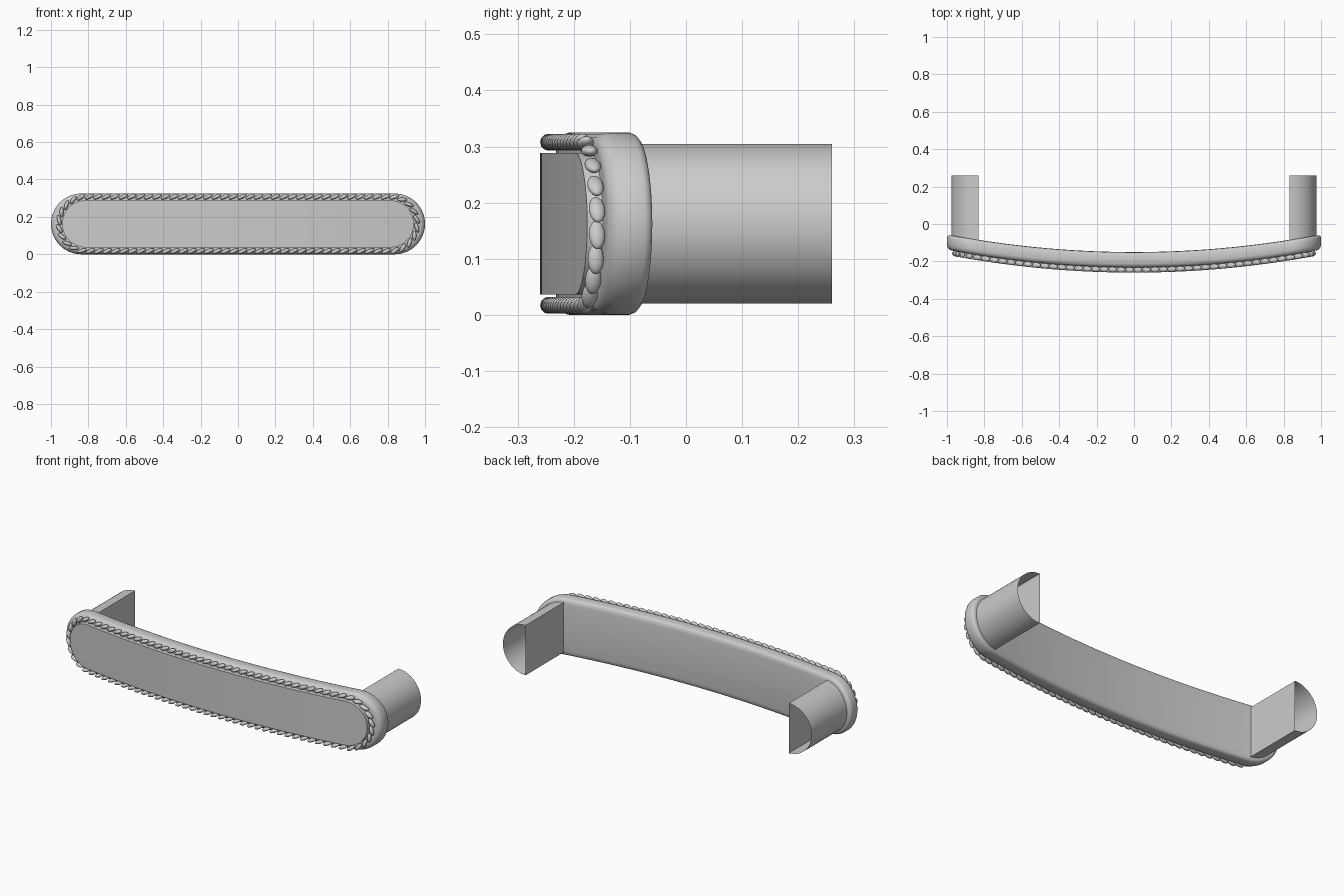
import bpy, bmesh, math
from mathutils import Matrix, Vector

if "Cube" in bpy.data.objects:
    bpy.data.objects.remove(bpy.data.objects["Cube"])

ZC = 0.1625      # height of the handle's centre line
BEND = 5.3       # radius of the gentle bow

metal = bpy.data.materials.new("satin_grey")
metal.diffuse_color = (0.6, 0.6, 0.6, 1)
metal.use_nodes = True
metal.node_tree.nodes["Principled BSDF"].inputs["Base Color"].default_value = metal.diffuse_color


def sag(x):
    return BEND - math.sqrt(BEND * BEND - x * x)


def finish(name, bm, angle=35, recalc=True):
    if recalc:
        bmesh.ops.recalc_face_normals(bm, faces=bm.faces)
    me = bpy.data.meshes.new(name)
    bm.to_mesh(me)
    bm.free()
    me.materials.append(metal)
    me.polygons.foreach_set("use_smooth", [True] * len(me.polygons))
    me.set_sharp_from_angle(angle=math.radians(angle))
    ob = bpy.data.objects.new(name, me)
    bpy.context.collection.objects.link(ob)
    return ob


def stadium(half, r, arc=16, straight=40):
    """Outline from the right tip over the top to the left tip and back below."""
    top = [(half + r * math.cos(a), r * math.sin(a))
           for a in (math.pi / 2 * i / arc for i in range(arc + 1))]
    top += [(half - 2 * half * i / straight, r) for i in range(1, straight)]
    top += [(-x, z) for x, z in reversed(top[:arc + 1])]
    return top + [(x, -z) for x, z in reversed(top[1:-1])]


def bowed_slab(name, half, r, profile):
    """Loft stadium rings (inset, y) and close both ends with strips."""
    bm = bmesh.new()
    rings = [[bm.verts.new((x, y + sag(x), ZC + z)) for x, z in stadium(half, r - inset)]
             for inset, y in profile]
    n = len(rings[0])
    for a, b in zip(rings, rings[1:]):
        for k in range(n):
            j = (k + 1) % n
            bm.faces.new((a[k], a[j], b[j], b[k]))
    for ring in (rings[0], rings[-1]):
        for k in range(n // 2):
            quad = [ring[k], ring[k + 1], ring[n - k - 1], ring[(n - k) % n]]
            bm.faces.new(list(dict.fromkeys(quad)))
    return finish(name, bm)


# Rounded main bar
bowed_slab("handle_bar", 0.8375, 0.1625, [
    (0.030, -0.150), (0.012, -0.153), (0.004, -0.159), (0, -0.168),
    (0, -0.208), (0.003, -0.218), (0.009, -0.226), (0.017, -0.231), (0.026, -0.232)])

# Raised front panel
bowed_slab("front_panel", 0.814, 0.126, [(0, -0.225), (0, -0.26)])

# Rope border: slanted beads around the panel
HALF, R, COUNT = 0.812, 0.1455, 92
total = 4 * HALF + 2 * math.pi * R


def rope_point(s):
    """Position (x, z) and tangent angle at distance s along the rope."""
    s %= total
    side = 0
    if s >= total / 2:
        s -= total / 2
        side = math.pi
    if s < 2 * HALF:
        x, z, a = HALF - s, R, math.pi
    else:
        t = (s - 2 * HALF) / R
        x, z, a = -HALF - R * math.sin(t), R * math.cos(t), math.pi + t
    return (-x, -z, a + side) if side else (x, z, a)


bm = bmesh.new()
for i in range(COUNT):
    x, z, a = rope_point((i + 0.5) * total / COUNT)
    slope = math.atan2(x, BEND)
    place = (Matrix.Translation(Vector((x, -0.2455 + sag(x), ZC + z)))
             @ Matrix.Rotation(slope, 4, 'Z')
             @ Matrix.Rotation(-(a + math.radians(25)), 4, 'Y')
             @ Matrix.Diagonal((0.027, 0.0145, 0.0105, 1)))
    bmesh.ops.create_uvsphere(bm, u_segments=14, v_segments=10, radius=1, matrix=place)
finish("rope_border", bm, 80)

# Two hollow D-shaped legs, open at the back
for side, name in ((1, "right_leg"), (-1, "left_leg")):
    bm = bmesh.new()
    rim = []
    for i in range(33):
        t = -math.pi / 2 + math.pi * i / 32
        x, z = side * (0.832 + 0.143 * math.cos(t)), ZC + 0.1425 * math.sin(t)
        rim.append([bm.verts.new((x, y, z)) for y in (-0.10, 0.26)])
    for k in range(len(rim)):
        a, b = rim[k], rim[(k + 1) % len(rim)]
        bm.faces.new((a[0], a[1], b[1], b[0]) if side > 0 else (b[0], b[1], a[1], a[0]))
    bm.normal_update()
    # make the curved wall face outward
    if bm.faces[:][16].normal.x * side < 0:
        bmesh.ops.reverse_faces(bm, faces=bm.faces[:])
    finish(name, bm, 35, False)
